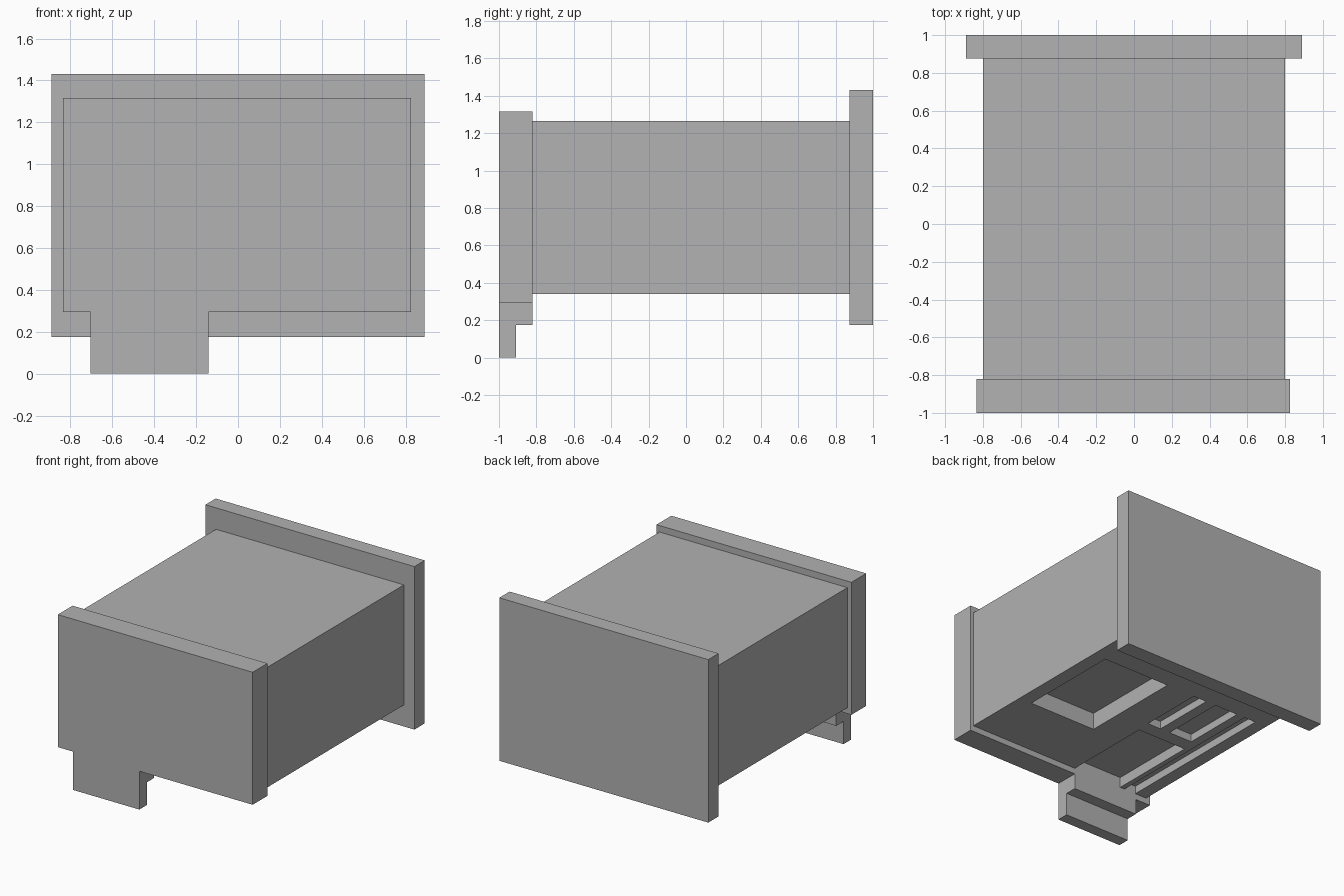
import bpy
import bmesh

if "Cube" in bpy.data.objects:
    bpy.data.objects.remove(bpy.data.objects["Cube"], do_unlink=True)

grey = bpy.data.materials.new("plain_grey")
grey.use_nodes = True
grey.diffuse_color = (0.445, 0.445, 0.445, 1)
grey.node_tree.nodes["Principled BSDF"].inputs["Base Color"].default_value = grey.diffuse_color


def finish(name, bm):
    bmesh.ops.recalc_face_normals(bm, faces=bm.faces)
    mesh = bpy.data.meshes.new(name)
    bm.to_mesh(mesh)
    bm.free()
    mesh.materials.append(grey)
    obj = bpy.data.objects.new(name, mesh)
    bpy.context.collection.objects.link(obj)
    return obj


def boxes(name, *ranges):
    """One object made of boxes, each given as x, y and z ranges."""
    bm = bmesh.new()
    for spans in ranges:
        verts = bmesh.ops.create_cube(bm, size=1)["verts"]
        for v in verts:
            v.co = [(a + b) / 2 + c * (b - a) for c, (a, b) in zip(v.co, spans)]
    return finish(name, bm)


def extrude_outline(name, outline, y0, y1):
    """Front outline in x and z, extruded along y."""
    bm = bmesh.new()
    face = bm.faces.new([bm.verts.new((x, y0, z)) for x, z in outline])
    new = bmesh.ops.extrude_face_region(bm, geom=[face])["geom"]
    for v in new:
        if isinstance(v, bmesh.types.BMVert):
            v.co.y = y1
    return finish(name, bm)


def cut(target, cutter):
    cutter.hide_render = True
    mod = target.modifiers.new("recesses", "BOOLEAN")
    mod.operation = "DIFFERENCE"
    mod.solver = "EXACT"
    mod.object = cutter
    bpy.context.view_layer.objects.active = target
    bpy.ops.object.modifier_apply(modifier=mod.name)
    bpy.data.objects.remove(cutter, do_unlink=True)


# Main box with recesses in its underside
front, back, base = -0.82, 0.875, 0.34
low = base - 0.05
body = boxes("body", ((-0.8, 0.8), (front, back), (base, 1.265)))
cut(body, boxes(
    "underside_cutter",
    ((0.115, 0.69), (-0.31, 0.505), (low, base + 0.13)),       # large pocket
    ((-0.245, -0.13), (0, 0.505), (low, base + 0.06)),         # short slot
    ((-0.53, -0.33), (0, 0.505), (low, base + 0.06)),          # middle pocket
    ((-0.56, -0.14), (front - 0.02, -0.11), (low, base + 0.08)),  # front pocket
    ((-0.7, -0.6), (front - 0.02, 0.505), (low, base + 0.06)),   # long slot
))

# Front panel with a stepped tab hanging below it
panel = extrude_outline("front_panel", [
    (-0.835, 1.315), (-0.835, 0.295), (-0.705, 0.295), (-0.705, 0),
    (-0.14, 0), (-0.14, 0.295), (0.825, 0.295), (0.825, 1.315)], -1, front)
cut(panel, boxes("tab_cutter", ((-0.9, 0), (-0.91, -0.7), (-0.1, 0.175))))

# Back plate
boxes("back_plate", ((-0.89, 0.89), (back, 1), (0.175, 1.43)))
